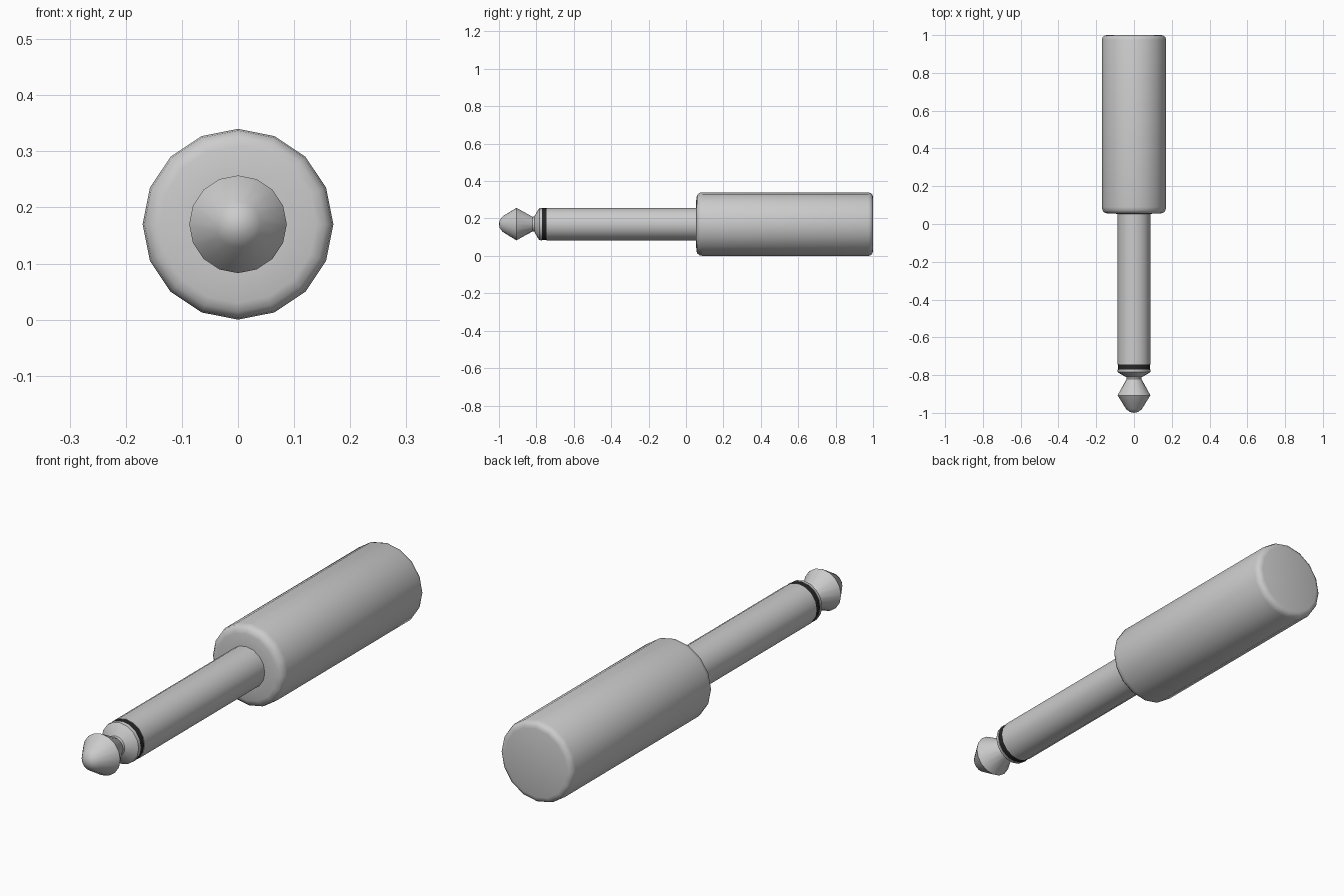
import bpy, bmesh, math

if "Cube" in bpy.data.objects:
    bpy.data.objects.remove(bpy.data.objects["Cube"])

SIDES = 16
AXIS_Z = 0.17


def lathe(name, profile, color=None, angle=40):
    """Revolve (y, radius) points about the plug's long axis."""
    bm = bmesh.new()
    rings = []
    for y, r in profile:
        if r == 0:
            rings.append([bm.verts.new((0, y, AXIS_Z))])
            continue
        rings.append([bm.verts.new((r * math.sin(2 * math.pi * i / SIDES), y,
                                    AXIS_Z + r * math.cos(2 * math.pi * i / SIDES)))
                      for i in range(SIDES)])
    for a, b in zip(rings, rings[1:]):
        for i in range(SIDES):
            j = (i + 1) % SIDES
            if len(a) == 1:
                bm.faces.new((a[0], b[i], b[j]))
            elif len(b) == 1:
                bm.faces.new((a[i], a[j], b[0]))
            else:
                bm.faces.new((a[i], a[j], b[j], b[i]))
    for ring in (rings[0], rings[-1]):
        if len(ring) > 1:
            bm.faces.new(ring)
    bmesh.ops.recalc_face_normals(bm, faces=bm.faces)
    mesh = bpy.data.meshes.new(name)
    bm.to_mesh(mesh)
    bm.free()
    obj = bpy.data.objects.new(name, mesh)
    bpy.context.collection.objects.link(obj)
    if color:
        mat = bpy.data.materials.new(name + "_material")
        mat.diffuse_color = color
        mat.use_nodes = True
        mat.node_tree.nodes["Principled BSDF"].inputs["Base Color"].default_value = mat.diffuse_color
        mesh.materials.append(mat)
    bpy.ops.object.select_all(action='DESELECT')
    obj.select_set(True)
    bpy.context.view_layer.objects.active = obj
    bpy.ops.object.shade_smooth_by_angle(angle=math.radians(angle))
    return obj


# Handle barrel with softly rounded ends
lathe("handle", [(0.054, 0.08), (0.055, 0.14), (0.060, 0.156), (0.072, 0.167),
                 (0.09, 0.17), (0.975, 0.17), (0.99, 0.165), (0.997, 0.156),
                 (1.0, 0.144)])

# Metal sleeve
lathe("sleeve", [(-0.745, 0.087), (0.07, 0.087)])

# Black insulating ring
lathe("insulator_ring", [(-0.77, 0.085), (-0.745, 0.085)], (0.02, 0.02, 0.02, 1))

# Contact tip: rounded nose, ridge, neck and collar
lathe("tip", [(-1.0, 0), (-0.996, 0.02), (-0.981, 0.041), (-0.907, 0.087),
              (-0.82, 0.039), (-0.811, 0.041), (-0.79, 0.078), (-0.783, 0.086),
              (-0.77, 0.087)])
